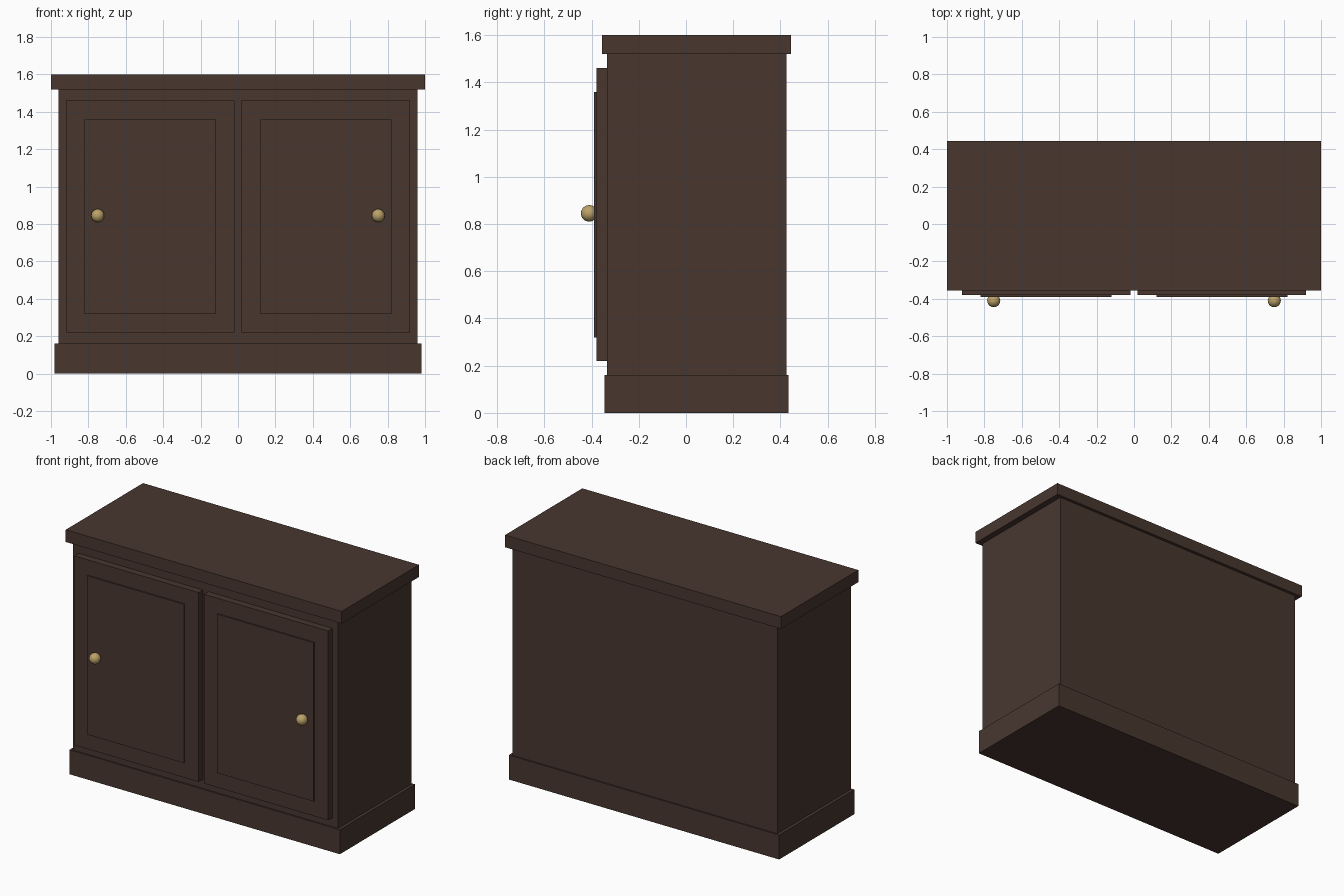
import bpy

if "Cube" in bpy.data.objects:
    bpy.data.objects.remove(bpy.data.objects["Cube"])


def material(name, rgb):
    m = bpy.data.materials.new(name)
    m.diffuse_color = (*rgb, 1.0)
    m.use_nodes = True
    m.node_tree.nodes["Principled BSDF"].inputs["Base Color"].default_value = m.diffuse_color
    return m


wood = material("dark brown wood", (0.065, 0.037, 0.028))
brass = material("aged brass", (0.50, 0.36, 0.14))


def box(name, x, y, z):
    """Box from (min, max) ranges on each axis."""
    bpy.ops.mesh.primitive_cube_add(size=1, location=[sum(r) / 2 for r in (x, y, z)])
    ob = bpy.context.object
    ob.name = name
    ob.scale = [r[1] - r[0] for r in (x, y, z)]
    bpy.ops.object.transform_apply(location=False, rotation=False, scale=True)
    ob.data.materials.append(wood)
    return ob


# Carcass
box("plinth", (-0.98, 0.98), (-0.345, 0.435), (0, 0.16))
box("body", (-0.96, 0.96), (-0.335, 0.425), (0.16, 1.52))
box("top", (-1, 1), (-0.355, 0.445), (1.52, 1.6))

# Two doors, each with a raised panel and a knob on the outer side
for side, s in (("left", -1), ("right", 1)):
    box(side + "_door", sorted((s * 0.02, s * 0.92)), (-0.38, -0.335), (0.22, 1.46))
    box(side + "_door_panel", sorted((s * 0.12, s * 0.82)), (-0.39, -0.38), (0.32, 1.36))
    bpy.ops.mesh.primitive_uv_sphere_add(segments=20, ring_count=14, radius=0.035,
                                         location=(s * 0.75, -0.41, 0.845))
    knob = bpy.context.object
    knob.name = side + "_knob"
    knob.data.materials.append(brass)
    bpy.ops.object.shade_smooth()
